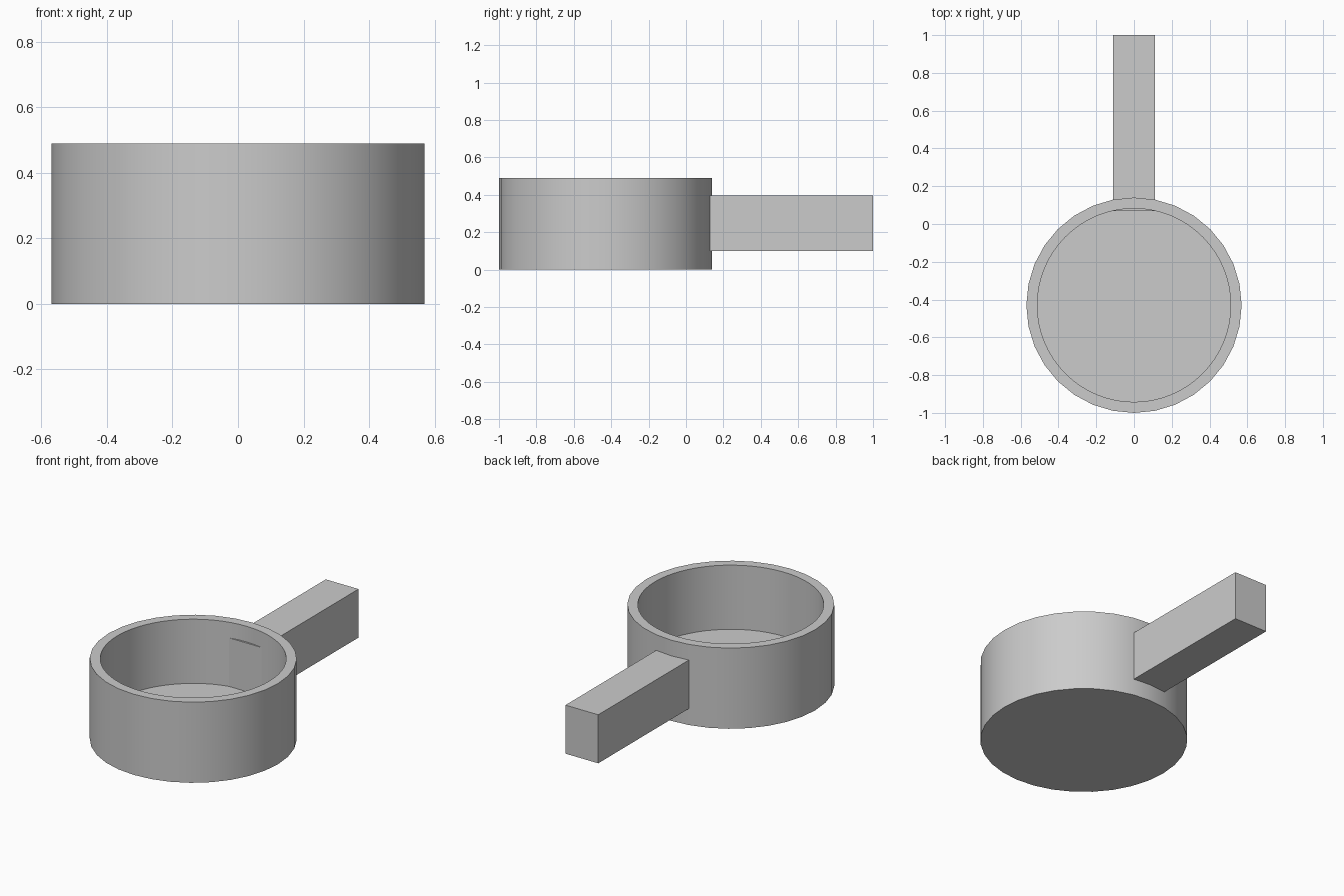
import bpy
import math

if "Cube" in bpy.data.objects:
    bpy.data.objects.remove(bpy.data.objects["Cube"], do_unlink=True)

CUP_Y = -0.43
HEIGHT = 0.49
FLOOR = 0.10

grey = bpy.data.materials.new("light grey")
grey.use_nodes = True
GREY = (0.6, 0.6, 0.6, 1.0)
grey.diffuse_color = GREY
bsdf = next(n for n in grey.node_tree.nodes if n.type == "BSDF_PRINCIPLED")
bsdf.inputs["Base Color"].default_value = GREY


def cylinder(name, radius, z0, z1, sides):
    """Upright cylinder on the cup axis, from z0 to z1."""
    bpy.ops.mesh.primitive_cylinder_add(
        vertices=sides, radius=radius, depth=z1 - z0,
        location=(0, CUP_Y, (z0 + z1) / 2))
    obj = bpy.context.object
    obj.name = name
    obj.data.materials.append(grey)
    return obj


# Cup: solid drum hollowed out down to a thick floor
cup = cylinder("cup", 0.57, 0, HEIGHT, 32)
hollow = cylinder("cup_hollow", 0.512, FLOOR, HEIGHT + 0.2, 64)
cut = cup.modifiers.new("hollow", "BOOLEAN")
cut.operation = "DIFFERENCE"
cut.solver = "EXACT"
cut.object = hollow
bpy.ops.object.select_all(action="DESELECT")
cup.select_set(True)
bpy.context.view_layer.objects.active = cup
bpy.ops.object.modifier_apply(modifier=cut.name)
bpy.data.objects.remove(hollow, do_unlink=True)
bpy.ops.object.shade_smooth_by_angle(angle=math.radians(30))

# Handle: straight square-edged bar whose end just pokes through the cup wall
y0, y1, z0, z1 = 0.07, 1.0, 0.10, 0.395
bpy.ops.mesh.primitive_cube_add(size=1, location=(0, (y0 + y1) / 2, (z0 + z1) / 2))
handle = bpy.context.object
handle.name = "handle"
handle.scale = (0.22, y1 - y0, z1 - z0)
bpy.ops.object.transform_apply(location=False, rotation=False, scale=True)
handle.data.materials.append(grey)
